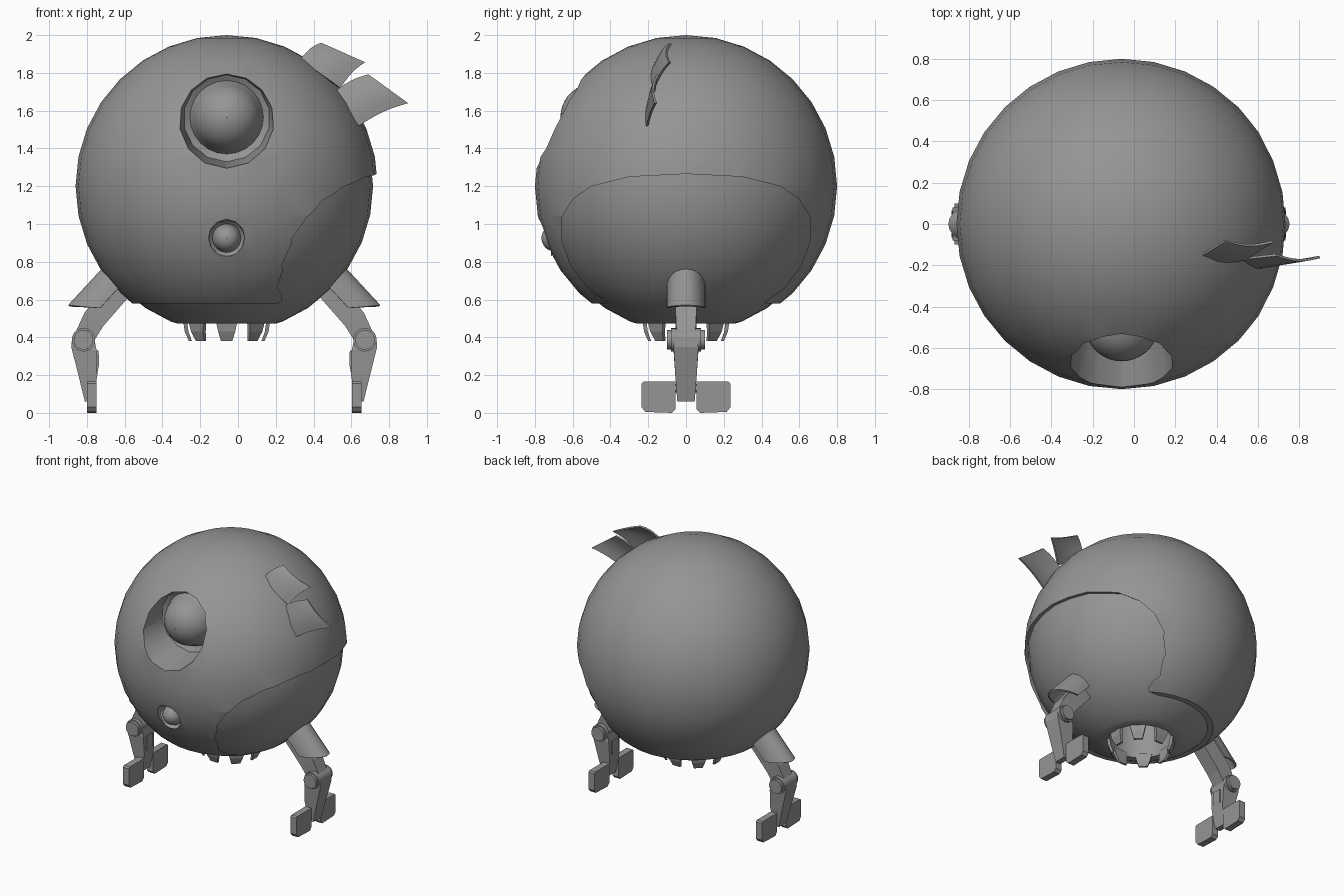
import bpy, bmesh
from math import sin, cos, pi, radians
from mathutils import Vector, Matrix

cube = bpy.data.objects.get("Cube")
if cube:
    bpy.data.objects.remove(cube, do_unlink=True)

grey = bpy.data.materials.new("plain grey")
grey.use_nodes = True
grey.diffuse_color = (0.3, 0.3, 0.3, 1)
grey.node_tree.nodes["Principled BSDF"].inputs["Base Color"].default_value = (0.3, 0.3, 0.3, 1)

CX = -0.06          # body centre
LEG_X = -0.073      # mirror line of the legs
CENTRE = Vector((CX, 0, 1.2))


def add(name, bm):
    bmesh.ops.recalc_face_normals(bm, faces=bm.faces)
    mesh = bpy.data.meshes.new(name)
    bm.to_mesh(mesh)
    bm.free()
    mesh.materials.append(grey)
    obj = bpy.data.objects.new(name, mesh)
    bpy.context.collection.objects.link(obj)
    return obj


def activate(obj):
    bpy.ops.object.select_all(action='DESELECT')
    obj.select_set(True)
    bpy.context.view_layer.objects.active = obj


def smooth(obj, angle=32):
    activate(obj)
    bpy.ops.object.shade_smooth_by_angle(angle=radians(angle))


def loft(name, rings, closed=True, caps=True):
    """Skin a list of equal-length point rings."""
    bm = bmesh.new()
    rows = [[bm.verts.new(p) for p in ring] for ring in rings]
    n = len(rows[0])
    for a, b in zip(rows, rows[1:]):
        for i in range(n if closed else n - 1):
            j = (i + 1) % n
            bm.faces.new((a[i], a[j], b[j], b[i]))
    if closed and caps:
        bm.faces.new(rows[0])
        bm.faces.new(rows[-1])
    return add(name, bm)


def solidify(obj, thickness):
    mod = obj.modifiers.new("thickness", 'SOLIDIFY')
    mod.thickness = thickness
    mod.offset = 0
    activate(obj)
    bpy.ops.object.modifier_apply(modifier=mod.name)


def circle_y(r, y, z, n):
    return [(CX + r * sin(2 * pi * i / n), y, z + r * cos(2 * pi * i / n)) for i in range(n)]


def circle_z(r, z, n=24):
    return [(CX + r * cos(2 * pi * i / n), r * sin(2 * pi * i / n), z) for i in range(n)]


def ball(name, radius):
    bm = bmesh.new()
    bmesh.ops.create_uvsphere(bm, u_segments=32, v_segments=16, radius=radius,
                              matrix=Matrix.Translation(CENTRE))
    return add(name, bm)


def cut(obj, cutter):
    cutter.hide_render = True
    mod = obj.modifiers.new("cut", 'BOOLEAN')
    mod.operation = 'DIFFERENCE'
    mod.solver = 'EXACT'
    mod.object = cutter
    activate(obj)
    bpy.ops.object.modifier_apply(modifier=mod.name)
    bpy.data.objects.remove(cutter, do_unlink=True)


def slab(top):
    return loft("slab_cutter", [[(x, y, z) for x, y in ((-2, -2), (2, -2), (2, 2), (-2, 2))]
                                for z in (-1, top)])


def eye_hole():
    return loft("eye_cutter", [circle_y(0.272, -0.85, 1.56, 14), circle_y(0.225, -0.46, 1.56, 14)])


def small_hole():
    return loft("lens_cutter", [circle_y(0.105, -0.85, 0.925, 12), circle_y(0.09, -0.66, 0.925, 12)])


# Outer shell with side opening, flat lower rim and two front sockets
shell = ball("outer_shell", 0.8)
half = [(0.3, 1.25), (0.5, 1.2), (0.6, 1.13), (0.655, 1.04), (0.66, 0.92),
        (0.61, 0.78), (0.52, 0.66), (0.42, 0.59), (0.4, 0.4)]
outline = [(0, 1.265)] + half + [(-y, z) for y, z in reversed(half)]
cut(shell, slab(0.58))
cut(shell, loft("panel_cutter", [[(x, y, z) for y, z in outline] for x in (0.1, 1.2)]))
cut(shell, loft("rim_cutter", [circle_z(0.35, 0.3), circle_z(0.35, 0.85)]))

# Inner body seen through the side opening and below the rim
inner = ball("inner_body", 0.775)
cut(inner, slab(0.472))
cut(inner, loft("mouth_cutter", [circle_z(0.225, 0.3), circle_z(0.225, 0.8)]))
for part in (shell, inner):
    cut(part, eye_hole())
    cut(part, small_hole())
    smooth(part)


# Domed lenses with a flared dish round the base
def lens(name, z, y, r, dish):
    steps = 8
    rings = [circle_y(max(r * sin(a), 0.001), y - r * cos(a), z, 24)
             for a in [i * 1.35 / steps for i in range(steps + 1)]]
    rings.append(circle_y(r * 1.08, y + 0.005, z, 24))
    rings.append(circle_y(dish, y - 0.02, z, 24))
    obj = loft(name, rings, caps=False)
    smooth(obj, 50)


lens("main_eye", 1.565, -0.485, 0.18, 0.235)
lens("small_lens", 0.925, -0.695, 0.07, 0.096)

# Ring of eight tapered teeth round the mouth
for k in range(8):
    turn = Matrix.Translation((CX, 0, 0)) @ Matrix.Rotation(k * pi / 4, 4, 'Z')

    def ring(r, w, t, z):
        return [turn @ Vector((x, y, z)) for x, y in ((-w, -r), (w, -r), (w, -r + t), (-w, -r + t))]
    loft("tooth", [ring(0.232, 0.06, 0.02, 0.5), ring(0.222, 0.045, 0.02, 0.43),
                   ring(0.2, 0.03, 0.016, 0.38)])


# Two thin bowed fins on the upper side
def fin(name, root_a, tip_a, root_b, tip_b, bow):
    ra, ta, rb, tb = map(Vector, (root_a, tip_a, root_b, tip_b))
    n = 6
    rows = []
    for i in range(n + 1):
        u = i / n
        a, b = ra.lerp(ta, u), rb.lerp(tb, u)
        rows.append([a.lerp(b, j / n) + Vector((0, bow * sin(pi * j / n), 0.015 * sin(pi * u)))
                     for j in range(n + 1)])
    obj = loft(name, rows, closed=False)
    solidify(obj, 0.012)
    smooth(obj)


fin("upper_fin", (0.33, -0.15, 1.87), (0.44, -0.08, 1.955),
    (0.54, -0.17, 1.72), (0.67, -0.085, 1.855), -0.02)
fin("lower_fin", (0.5, -0.17, 1.69), (0.69, -0.15, 1.79),
    (0.64, -0.205, 1.52), (0.9, -0.16, 1.64), -0.02)


# Legs, built for each side from the mirror line outwards
def leg(s, side):
    def P(u, y, z):
        return (LEG_X + s * u, y, z)

    def rect(u0, z0, u1, z1, w):
        return [P(u0, -w, z0), P(u1, -w, z1), P(u1, w, z1), P(u0, w, z0)]

    def disc(name, u, z, r, y0, y1, n=20):
        smooth(loft(name, [[P(u + r * cos(2 * pi * i / n), y, z + r * sin(2 * pi * i / n))
                            for i in range(n)] for y in (y0, y1)]))

    # Half-pipe hip cover
    arc = [(0.097 * cos(pi * i / 12), 0.165 * sin(pi * i / 12)) for i in range(13)]
    cover = loft(side + "_hip_cover",
                 [[P(u + d, y, z + 0.07 * d) for y, d in arc] for u, z in ((0.657, 0.555), (0.44, 0.79))],
                 closed=False)
    solidify(cover, 0.012)
    smooth(cover)

    # Thigh, knee and shin
    loft(side + "_thigh", [rect(0.5, 0.62, 0.6, 0.7, 0.055), rect(0.64, 0.46, 0.74, 0.53, 0.055),
                           rect(0.69, 0.38, 0.79, 0.42, 0.05)])
    disc(side + "_knee", 0.745, 0.387, 0.062, -0.08, 0.08)
    for e in (-1, 1):
        disc(side + "_knee_cap", 0.745, 0.387, 0.052, e * 0.07, e * 0.1)
    loft(side + "_shin", [rect(0.69, 0.4, 0.805, 0.4, 0.055), rect(0.675, 0.33, 0.81, 0.35, 0.066),
                          rect(0.672, 0.2, 0.772, 0.2, 0.057), rect(0.695, 0.06, 0.738, 0.06, 0.046)])
    loft(side + "_calf", [rect(0.665, 0.33, 0.7, 0.33, 0.035), rect(0.662, 0.26, 0.7, 0.26, 0.035),
                          rect(0.675, 0.19, 0.7, 0.19, 0.03)])
    disc(side + "_ankle", 0.705, 0.13, 0.022, -0.08, 0.08, 12)

    # Pair of chamfered foot plates
    shape = [(0.055, 0.165), (0.225, 0.165), (0.235, 0.155), (0.235, 0.03),
             (0.215, 0.005), (0.075, 0.0), (0.055, 0.02)]
    for e in (-1, 1):
        loft(side + "_foot_plate", [[P(u, e * y, z) for y, z in shape] for u in (0.677, 0.727)])


leg(1, "left")
leg(-1, "right")
